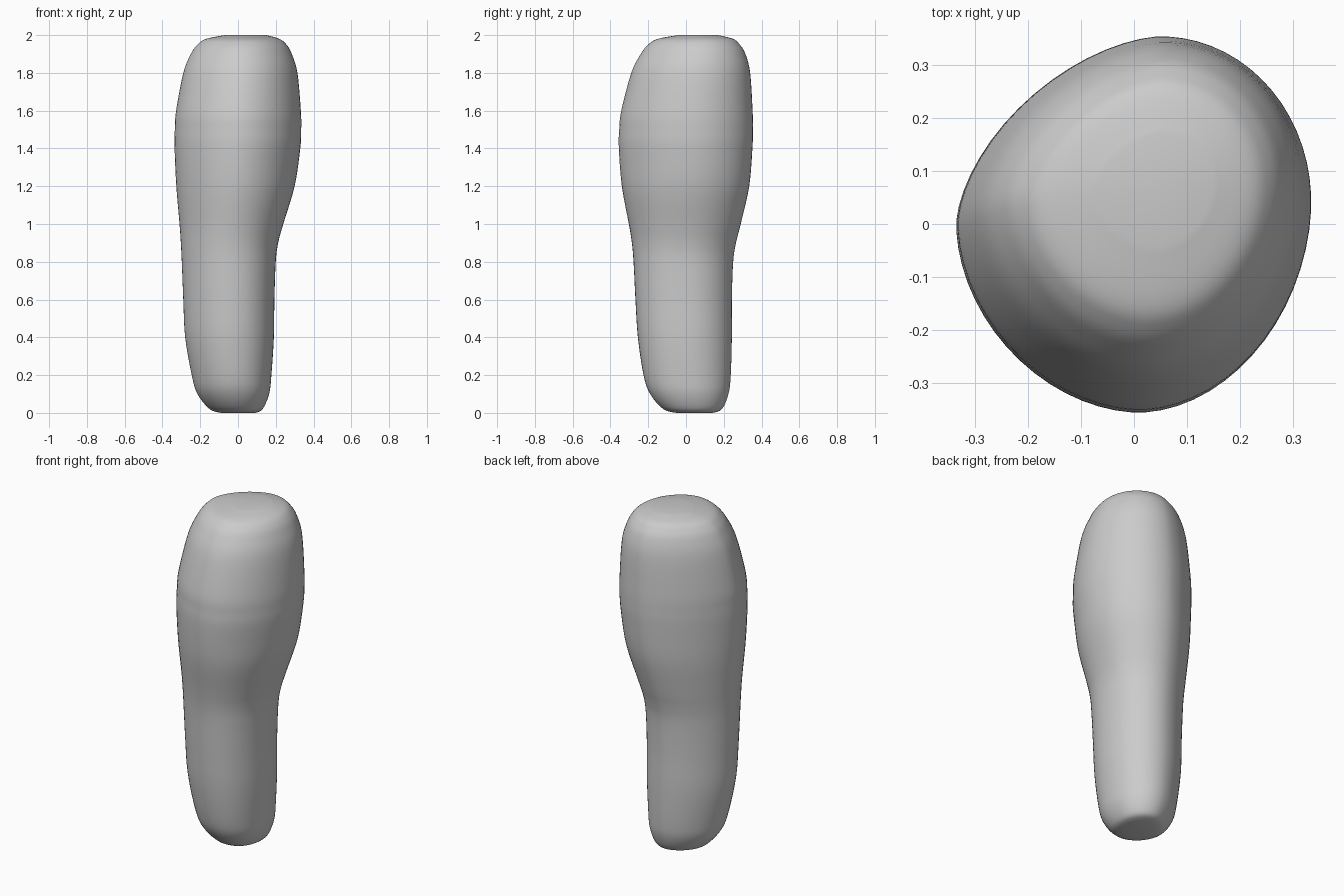
import bpy, bmesh, math

if "Cube" in bpy.data.objects:
    bpy.data.objects.remove(bpy.data.objects["Cube"])

# Cross-section extents: z, x min, x max, y min, y max
SECTIONS = [
    (0.00, -0.09, 0.09, -0.05, 0.14), (0.02, -0.15, 0.13, -0.12, 0.19),
    (0.10, -0.215, 0.165, -0.19, 0.225), (0.20, -0.245, 0.177, -0.225, 0.237),
    (0.40, -0.28, 0.19, -0.255, 0.243), (0.60, -0.29, 0.193, -0.268, 0.243),
    (0.80, -0.298, 0.20, -0.278, 0.25), (0.90, -0.303, 0.213, -0.287, 0.265),
    (1.00, -0.31, 0.24, -0.303, 0.29), (1.20, -0.327, 0.30, -0.34, 0.335),
    (1.40, -0.336, 0.33, -0.356, 0.352), (1.50, -0.335, 0.335, -0.354, 0.355),
    (1.60, -0.328, 0.333, -0.343, 0.353), (1.80, -0.29, 0.315, -0.29, 0.34),
    (1.90, -0.25, 0.285, -0.24, 0.315), (1.95, -0.215, 0.257, -0.20, 0.285),
    (1.98, -0.17, 0.22, -0.15, 0.25), (2.00, -0.07, 0.15, -0.04, 0.17),
]
STEPS, SIDES = 5, 64


def spline(points, steps):
    """Catmull-Rom interpolation through tuples of numbers."""
    out = []
    for i in range(len(points) - 1):
        a, b = points[max(i - 1, 0)], points[i]
        c, d = points[i + 1], points[min(i + 2, len(points) - 1)]
        for k in range(steps):
            t = k / steps
            out.append(tuple(
                0.5 * (2 * q + (r - p) * t + (2 * p - 5 * q + 4 * r - s) * t * t
                       + (3 * q - p - 3 * r + s) * t ** 3)
                for p, q, r, s in zip(a, b, c, d)))
    out.append(points[-1])
    return out


def outline(z, x0, x1, y0, y1):
    """Lopsided rounded outline, one curve per quadrant."""
    s = (x1 - x0) / 0.67
    cx, cy = (x0 + x1) / 2, (y0 + y1) / 2
    up = min(max((z - 0.8) / 0.5, 0), 1)
    ring = []
    for i in range(SIDES):
        a = 2 * math.pi * (i + 0.5) / SIDES
        c, n = math.cos(a), math.sin(a)
        ox = cx + s * (0.05 if n > 0 else 0.01)
        oy = cy + s * (0.04 if c > 0 else 0.0)
        if n > 0:
            p = 2.0 if c > 0 else 1.75 - 0.1 * up
        else:
            p = 2.2 - 0.3 * up if c > 0 else 1.85
        rx = x1 - ox if c > 0 else ox - x0
        ry = y1 - oy if n > 0 else oy - y0
        ring.append((ox + math.copysign(abs(c) ** (2 / p), c) * rx,
                     oy + math.copysign(abs(n) ** (2 / p), n) * ry,
                     min(max(z, 0), 2)))
    return ring


# Lofted body
bm = bmesh.new()
rings = [[bm.verts.new(co) for co in outline(*sec)]
         for sec in spline(SECTIONS, STEPS)]
for lower, upper in zip(rings, rings[1:]):
    for i in range(SIDES):
        j = (i + 1) % SIDES
        bm.faces.new((lower[i], lower[j], upper[j], upper[i]))

# Flat end caps
for ring, flip in ((rings[0], True), (rings[-1], False)):
    x, y, z = (sum(v.co[k] for v in ring) / SIDES for k in range(3))
    centre = bm.verts.new((x, y, z))
    for i in range(SIDES):
        tri = (ring[i], ring[(i + 1) % SIDES], centre)
        bm.faces.new(tri[::-1] if flip else tri)

bmesh.ops.recalc_face_normals(bm, faces=bm.faces)
for f in bm.faces:
    f.smooth = True
mesh = bpy.data.meshes.new("rounded_body")
bm.to_mesh(mesh)
bm.free()
body = bpy.data.objects.new("rounded_body", mesh)
bpy.context.collection.objects.link(body)
